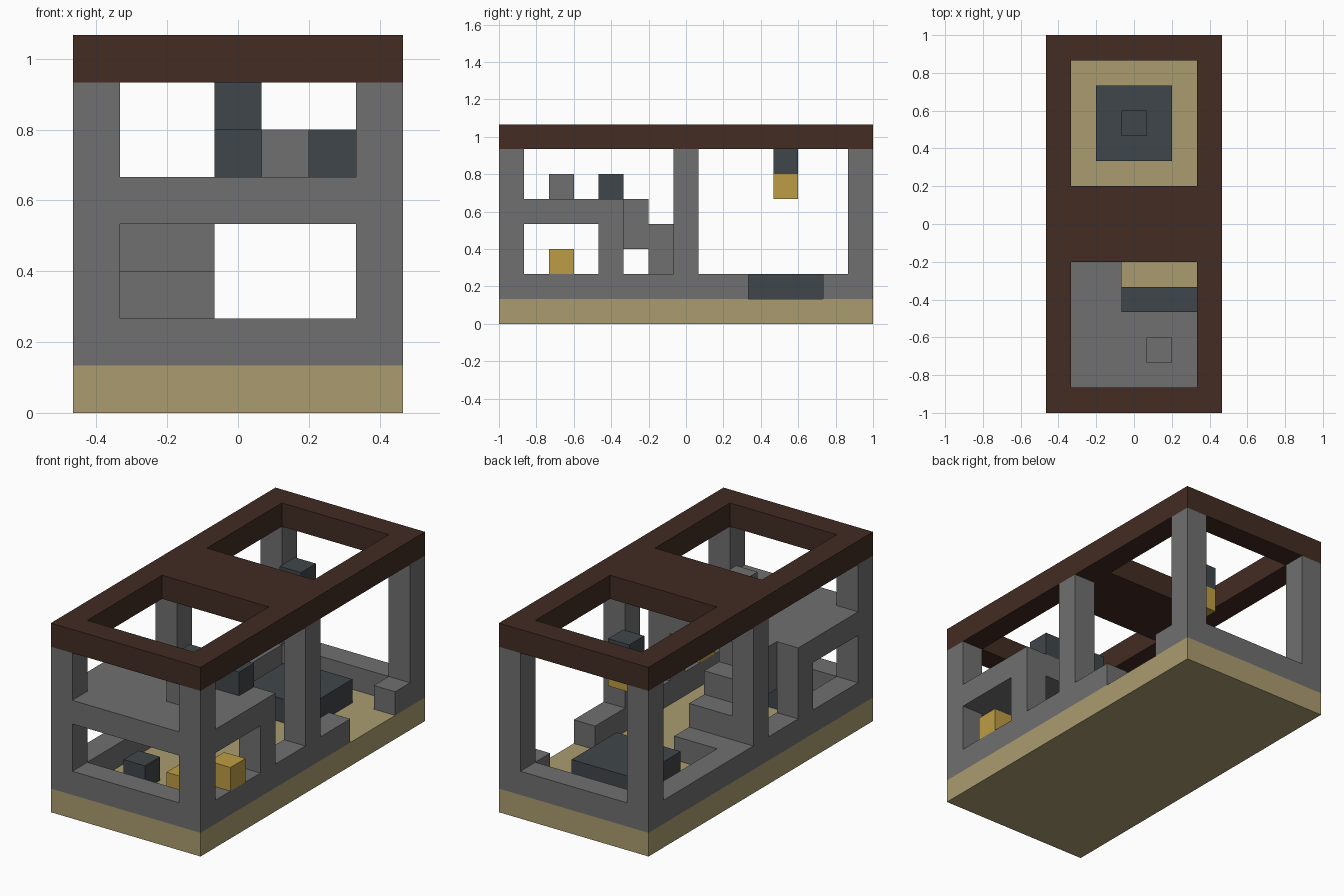
import bpy, bmesh
from itertools import product
from mathutils import Vector

if "Cube" in bpy.data.objects:
    bpy.data.objects.remove(bpy.data.objects["Cube"], do_unlink=True)

W, D, H = 7, 15, 8          # building size in cells
CELL = 2 / D


def material(name, rgb):
    m = bpy.data.materials.new(name)
    m.use_nodes = True
    m.diffuse_color = (*rgb, 1)
    bsdf = m.node_tree.nodes["Principled BSDF"]
    bsdf.inputs["Base Color"].default_value = (*rgb, 1)
    bsdf.inputs["Roughness"].default_value = 0.9
    return m


STONE = material("grey stone", (0.16, 0.16, 0.16))
TIMBER = material("dark brown timber", (0.054, 0.025, 0.017))
SAND = material("sand", (0.41, 0.335, 0.16))
SLATE = material("dark slate", (0.051, 0.061, 0.069))
GOLD = material("gold", (0.51, 0.335, 0.058))


def block(x, y, z, sx=1, sy=1, sz=1):
    """Cells filled by a block with its low corner at x, y, z."""
    return set(product(range(x, x + sx), range(y, y + sy), range(z, z + sz)))


def ring(z, sz=1):
    """One-cell-thick rectangle around the outline."""
    return block(0, 0, z, W, D, sz) - block(1, 1, z, W - 2, D - 2, sz)


def part(name, mat, cells):
    """Turn cells into one closed skin without inner faces."""
    bm = bmesh.new()
    for cell in sorted(cells):
        for axis, side in product(range(3), (0, 1)):
            near = list(cell)
            near[axis] += 2 * side - 1
            if tuple(near) in cells:
                continue
            u, v = (axis + 1) % 3, (axis + 2) % 3
            corners = []
            for a, b in ((0, 0), (1, 0), (1, 1), (0, 1)):
                p = Vector(cell)
                p[axis] += side
                p[u] += a
                p[v] += b
                corners.append(bm.verts.new((p - Vector((W / 2, D / 2, 0))) * CELL))
            bm.faces.new(corners if side else corners[::-1])
    bmesh.ops.remove_doubles(bm, verts=bm.verts, dist=0.001)
    bmesh.ops.dissolve_limit(bm, angle_limit=0.01, verts=bm.verts, edges=bm.edges)
    mesh = bpy.data.meshes.new(name)
    bm.to_mesh(mesh)
    bm.free()
    mesh.materials.append(mat)
    bpy.context.collection.objects.link(bpy.data.objects.new(name, mesh))


# Ground slab and roof with two square openings
part("ground_slab", SAND, block(0, 0, 0, W, D))
part("roof", TIMBER, block(0, 0, 7, W, D) - block(1, 1, 7, 5, 5) - block(1, 9, 7, 5, 5))

# Low wall with a doorway, posts, upper floor and its props
frame = ring(1) - block(6, 10, 1, 1, 3)
for x in (0, W - 1):
    for y in (0, 7, D - 1):
        frame |= block(x, y, 2, sz=5)
    frame |= block(x, 4, 2, sz=2)
frame |= block(0, 0, 4, W, 5)
part("walls_and_upper_floor", STONE, frame)

# Staircase, two cells wide, climbing to the upper floor
stairs = block(1, 8, 1, 2)
for step in range(3):
    stairs |= block(1, 7 - step, 1 + step, 2, 1, 2)
part("staircase", STONE, stairs)

# Rear hall: table and hanging lamp
part("table", SLATE, block(2, 10, 1, 3, 3))
part("lamp_hanger", SLATE, block(3, 11, 6))
part("lamp", GOLD, block(3, 11, 5))

# Front rooms: upper counter and stool, lower seat and gold blocks
part("upper_counter", SLATE, block(3, 4, 5, 3))
part("upper_stool", STONE, block(4, 2, 5))
part("lower_seat", SLATE, block(2, 2, 1))
part("lower_gold_block", GOLD, block(4, 2, 1))
part("wall_gold_block", GOLD, block(6, 2, 2))
